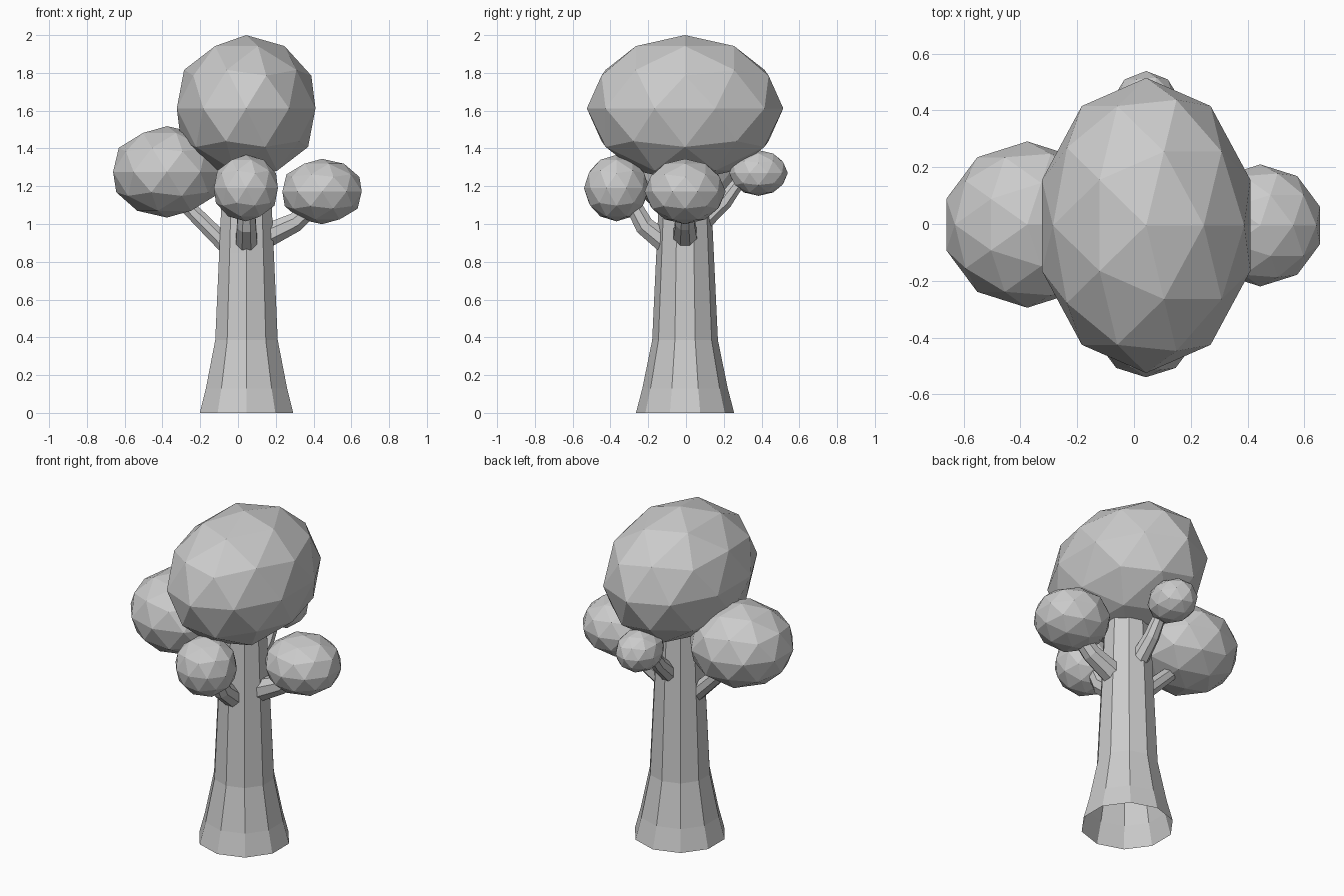
import bpy, bmesh, math
from mathutils import Vector

if "Cube" in bpy.data.objects:
    bpy.data.objects.remove(bpy.data.objects["Cube"])

CX, CY = 0.045, -0.005  # trunk axis


def tube(name, points, radii, sides, spin=0.0, side_hint=None):
    """Open faceted tube swept along points."""
    pts = [Vector(p) for p in points]
    bm = bmesh.new()
    rings = []
    for i, p in enumerate(pts):
        t = (pts[min(i + 1, len(pts) - 1)] - pts[max(i - 1, 0)]).normalized()
        u = Vector(side_hint or (1, 0, 0))
        u = (u - t * u.dot(t)).normalized()
        v = t.cross(u)
        angles = [spin + 2 * math.pi * k / sides for k in range(sides)]
        rings.append([bm.verts.new(p + radii[i] * (u * math.cos(a) + v * math.sin(a)))
                      for a in angles])
    for a, b in zip(rings, rings[1:]):
        for k in range(sides):
            n = (k + 1) % sides
            bm.faces.new((a[k], a[n], b[n], b[k]))
    mesh = bpy.data.meshes.new(name)
    bm.to_mesh(mesh)
    bm.free()
    obj = bpy.data.objects.new(name, mesh)
    bpy.context.collection.objects.link(obj)
    return obj


def foliage(name, centre, size):
    """Low-poly leaf clump."""
    bpy.ops.mesh.primitive_ico_sphere_add(subdivisions=2, radius=1, location=centre)
    obj = bpy.context.object
    obj.name = name
    obj.scale = size


# Flared ten-sided trunk, open at the bottom
trunk = [(0, 0.26), (0.13, 0.226), (0.385, 0.174), (0.85, 0.152), (1.32, 0.13)]
tube("trunk", [(CX, CY, z) for z, r in trunk], [r for z, r in trunk], 10, math.pi / 2)

# Leaf clumps
foliage("crown", (0.043, -0.005, 1.612), (0.386, 0.52, 0.388))
foliage("foliage_left", (-0.376, -0.002, 1.276), (0.30, 0.293, 0.242))
foliage("foliage_right", (0.445, -0.005, 1.172), (0.221, 0.215, 0.173))
foliage("foliage_front", (0.042, -0.368, 1.19), (0.178, 0.172, 0.176))
foliage("foliage_back", (0.043, 0.384, 1.27), (0.13, 0.155, 0.121))

# Bent branches: direction, then (distance from axis, height) along the path
branches = {
    "left": ((-1, 0), [(0.09, 0.87), (0.25, 1.03), (0.36, 1.14)], [0.05, 0.045, 0.04]),
    "right": ((1, 0), [(0.09, 0.93), (0.26, 1.01), (0.36, 1.10)], [0.07, 0.055, 0.045]),
    "front": ((0, -1), [(0.09, 0.89), (0.215, 0.99), (0.28, 1.11)], [0.062, 0.055, 0.045]),
    "back": ((0, 1), [(0.08, 1.00), (0.21, 1.12), (0.29, 1.23)], [0.055, 0.045, 0.035]),
}
for side, ((dx, dy), path, radii) in branches.items():
    pts = [(CX + dx * d, CY + dy * d, z) for d, z in path]
    tube("branch_" + side, pts, radii, 8, math.pi / 8, (-dy, dx, 0))
